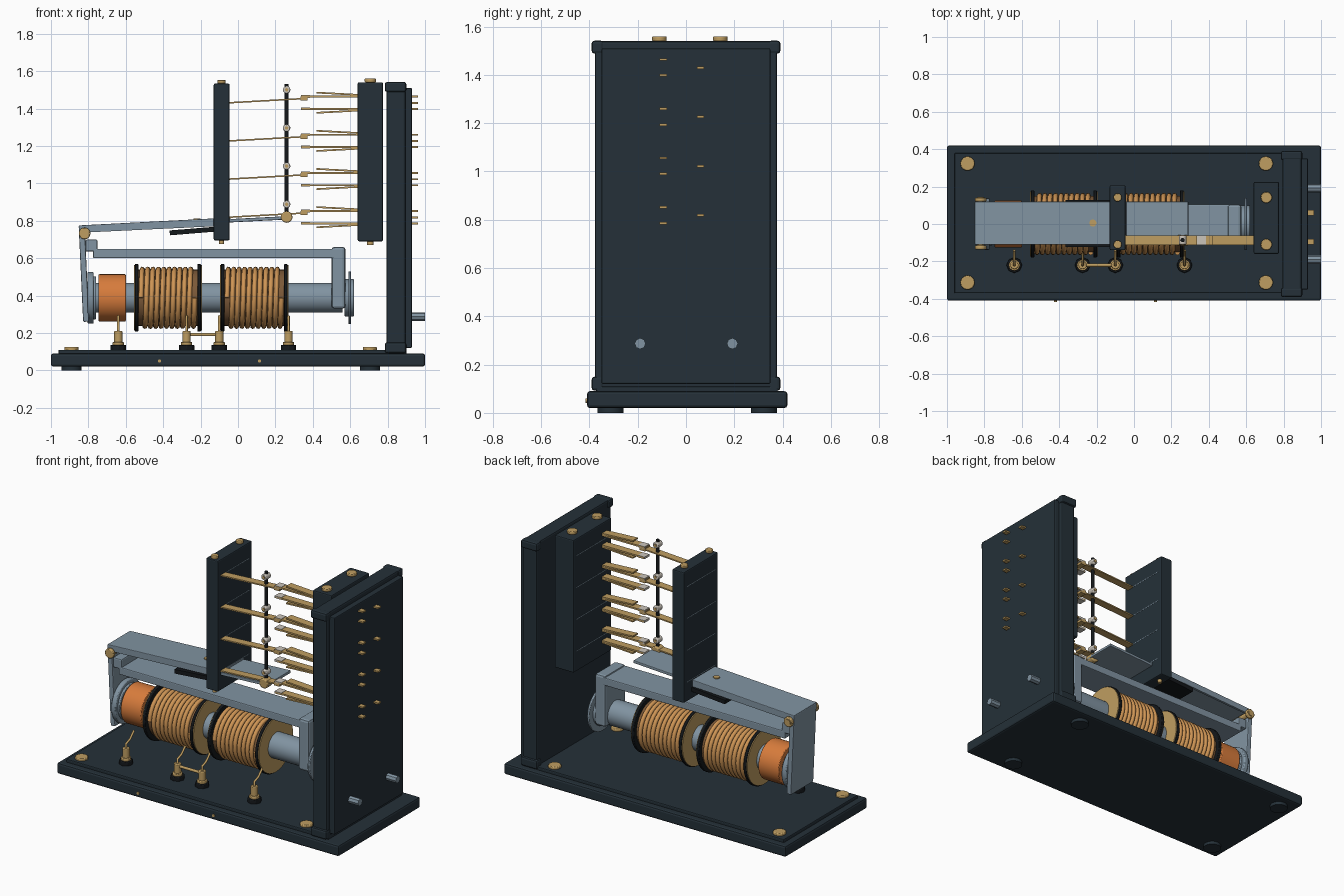
import bpy, math
from mathutils import Vector

cube = bpy.data.objects.get("Cube")
if cube:
    bpy.data.objects.remove(cube, do_unlink=True)


def material(name, rgb):
    m = bpy.data.materials.new(name)
    m.use_nodes = True
    m.diffuse_color = (*rgb, 1)
    m.node_tree.nodes["Principled BSDF"].inputs["Base Color"].default_value = (*rgb, 1)
    return m


NAVY = material("dark slate", (0.018, 0.03, 0.04))
BLACK = material("black", (0.007, 0.009, 0.011))
STEEL = material("steel blue grey", (0.22, 0.295, 0.36))
BRASS = material("brass", (0.52, 0.34, 0.12))
WIRE = material("copper wire", (0.62, 0.3, 0.09))
ORANGE = material("orange copper", (0.68, 0.2, 0.045))
SILVER = material("pale silver", (0.6, 0.56, 0.5))
BROWN = material("winding shadow", (0.2, 0.1, 0.04))


def finish(name, mat, bevel=0, segments=2, smooth=True):
    o = bpy.context.object
    o.name = name
    o.data.materials.append(mat)
    if bevel:
        b = o.modifiers.new("bevel", "BEVEL")
        b.width, b.segments, b.limit_method = bevel, segments, "ANGLE"
    if smooth:
        bpy.ops.object.shade_smooth_by_angle()
    return o


def box(name, mat, x, y, z, bevel=0):
    bpy.ops.mesh.primitive_cube_add(size=1, location=[sum(r) / 2 for r in (x, y, z)])
    o = bpy.context.object
    o.scale = [r[1] - r[0] for r in (x, y, z)]
    bpy.ops.object.transform_apply(location=False, rotation=False, scale=True)
    return finish(name, mat, bevel, smooth=False)


def rod(name, mat, a, b, r, sides=32, bevel=0):
    a, b = Vector(a), Vector(b)
    bpy.ops.mesh.primitive_cylinder_add(vertices=sides, radius=r, depth=(b - a).length, location=(a + b) / 2)
    bpy.context.object.rotation_euler = (b - a).to_track_quat("Z", "Y").to_euler()
    return finish(name, mat, bevel)


def strip(name, mat, start, end, y, thick, bevel=0):
    """Flat bar between two (x, z) points, spanning the y range."""
    dx, dz = end[0] - start[0], end[1] - start[1]
    half = math.hypot(dx, dz) / 2
    o = box(name, mat, (-half, half), y, (-thick / 2, thick / 2), bevel)
    o.location.x, o.location.z = (start[0] + end[0]) / 2, (start[1] + end[1]) / 2
    o.rotation_euler.y = -math.atan2(dz, dx)
    return o


def wire(name, mat, points, r, res=2):
    c = bpy.data.curves.new(name, "CURVE")
    c.dimensions, c.bevel_depth, c.bevel_resolution = "3D", r, res
    c.use_fill_caps = True
    s = c.splines.new("POLY")
    s.points.add(len(points) - 1)
    for p, q in zip(s.points, points):
        p.co = (*q, 1)
    s.use_smooth = True
    o = bpy.data.objects.new(name, c)
    bpy.context.collection.objects.link(o)
    c.materials.append(mat)
    return o


# Base with feet and corner screws
box("base", NAVY, (-1, 1), (-0.41, 0.42), (0.02, 0.09), 0.012)
box("base_top", NAVY, (-0.96, 0.9), (-0.37, 0.38), (0.085, 0.11), 0.006)
for x in (-0.89, 0.705):
    for y in (-0.313, 0.323):
        rod("foot", NAVY, (x, y, 0), (x, y, 0.03), 0.054)
        rod("base_screw", BRASS, (x, y, 0.105), (x, y, 0.125), 0.038, bevel=0.005)
for x in (-0.42, 0.115):
    rod("base_pin", BRASS, (x, -0.4, 0.05), (x, -0.416, 0.05), 0.009, 12)

# Back wall with corner blocks and connection pins
box("wall", NAVY, (0.795, 0.895), (-0.378, 0.378), (0.09, 1.54), 0.01)
for z in ((0.092, 0.15), (1.488, 1.542)):
    for y in ((-0.391, -0.34), (0.34, 0.391)):
        box("wall_corner", NAVY, (0.785, 0.9), y, z, 0.012)
box("wall_plate", NAVY, (0.89, 0.93), (-0.35, 0.35), (0.12, 1.51), 0.006)
for y in (-0.19, 0.192):
    rod("wall_pin", STEEL, (0.92, y, 0.287), (1, y, 0.287), 0.023, 8)

# Contact blocks with cap screws
for name, x, y, z, r in (("fixed_block", (0.64, 0.775), (-0.16, 0.225), (0.69, 1.54), 0.03),
                         ("spring_block", (-0.13, -0.045), (-0.14, 0.207), (0.695, 1.533), 0.022)):
    box(name, NAVY, x, y, z, 0.007)
    mid = sum(x) / 2
    for sy in (-0.11, 0.142):
        rod(name + "_screw", BRASS, (mid, sy, z[0] - 0.02), (mid, sy, z[1] + 0.014), r * 0.6, 16)
        rod(name + "_screw_head", BRASS, (mid, sy, z[1]), (mid, sy, z[1] + 0.02), r, 24, 0.004)
    for i in range(4):
        h = 1.43 - i * 0.204
        box(name + "_slot", STEEL, (x[0] - 0.001, x[1] + 0.001), (y[0] + 0.03, y[1] - 0.03), (h, h + 0.004))

# Four stacked spring sets and their tails behind the wall
LEAF = (-0.112, -0.062)
for i in range(4):
    z = 1.43 - i * 0.204
    strip("moving_spring", BRASS, (-0.06, z), (0.37, z + 0.024), LEAF, 0.008)
    box("moving_contact", BRASS, (0.335, 0.372), LEAF, (z + 0.012, z + 0.034))
    for side, h in ((1, z + 0.034), (-1, z - 0.032)):
        box("fixed_spring", BRASS, (0.34, 0.66), LEAF, (h - 0.005, h + 0.005))
        box("fixed_contact", SILVER, (0.338, 0.385), LEAF, (h - 0.007, h + 0.007))
        strip("stiffener", BRASS, (0.42, h + side * 0.021), (0.66, h + side * 0.008), LEAF, 0.009)
        box("wall_tail", BRASS, (0.92, 0.963), (-0.11, -0.079), (h - 0.005, h + 0.005))
    box("wall_tail", BRASS, (0.92, 0.963), (0.045, 0.075), (z - 0.005, z + 0.005))
    # Lifting bead beneath each moving spring
    b = 1.5 - i * 0.204
    rod("lifter_bead", SILVER, (0.26, -0.11, b), (0.26, -0.062, b), 0.02, 20, 0.005)
    rod("bead_pin", BRASS, (0.26, -0.114, b), (0.26, -0.058, b), 0.009, 12)
rod("lifter_rod", BLACK, (0.26, -0.086, 0.8), (0.26, -0.086, 1.53), 0.011, 16)
rod("lifter_foot", BRASS, (0.26, -0.115, 0.82), (0.26, -0.06, 0.82), 0.031, 20, 0.006)

# Armature: folded channel lever, pivot and vertical plate
ARM = (-0.11, 0.12)
strip("armature_top", STEEL, (-0.85, 0.766), (-0.04, 0.808), ARM, 0.018, 0.004)
strip("armature_tongue", STEEL, (-0.08, 0.798), (0.29, 0.817), ARM, 0.018, 0.004)
for y in ((-0.11, -0.095), (0.105, 0.12)):
    strip("armature_flange", STEEL, (-0.84, 0.752), (-0.05, 0.79), y, 0.032)
strip("armature_plate", STEEL, (-0.836, 0.775), (-0.812, 0.26), ARM, 0.032, 0.006)
rod("pivot", BRASS, (-0.82, -0.135, 0.732), (-0.82, 0.145, 0.732), 0.02, 20)
for y in (-0.13, 0.125):
    rod("pivot_cap", BRASS, (-0.82, y - 0.006, 0.732), (-0.82, y + 0.015, 0.732), 0.031, 20, 0.005)
strip("damper_pad", BLACK, (-0.365, 0.735), (-0.12, 0.755), (-0.122, 0.128), 0.026)
rod("armature_screw", BRASS, (-0.22, 0.005, 0.78), (-0.22, 0.005, 0.813), 0.019, 20)

# Yoke frame
YOKE = (-0.105, 0.105)
box("yoke_bar", STEEL, (-0.775, 0.56), YOKE, (0.6, 0.65), 0.006)
box("yoke_heel", STEEL, (-0.815, -0.752), YOKE, (0.635, 0.7), 0.008)
box("yoke_leg", STEEL, (0.5, 0.575), YOKE, (0.33, 0.66), 0.015)

# Magnet core, pole pieces and orange sleeve
AXIS = 0.388


def disc(name, mat, x0, x1, r, bevel=0):
    return rod(name, mat, (x0, 0, AXIS), (x1, 0, AXIS), r, 48, bevel)


disc("core", STEEL, -0.78, 0.56, 0.08)
disc("pole_piece", STEEL, -0.805, -0.772, 0.138, 0.006)
disc("pole_step", STEEL, -0.775, -0.758, 0.115, 0.004)
disc("end_nut", STEEL, 0.57, 0.62, 0.1, 0.005)
disc("end_disc", STEEL, 0.59, 0.605, 0.14, 0.004)
disc("copper_sleeve", ORANGE, -0.745, -0.6, 0.126, 0.004)

# Two wound coils with faced flanges
for x0, x1 in ((-0.557, -0.193), (-0.097, 0.27)):
    disc("coil_body", BROWN, x0 + 0.01, x1 - 0.01, 0.15)
    for edge, s in ((x0, 1), (x1, -1)):
        disc("flange_face", BRASS, edge, edge + s * 0.008, 0.174)
        disc("flange_rim", BLACK, edge + s * 0.006, edge + s * 0.024, 0.18, 0.003)
    turns, n = 10, 32
    a, b = x0 + 0.038, x1 - 0.038
    helix = []
    for k in range(turns * n + 1):
        t = k / n * math.tau
        helix.append((a + (b - a) * k / (turns * n), -0.153 * math.cos(t), AXIS + 0.153 * math.sin(t)))
    wire("coil_winding", WIRE, helix, 0.0135)

# Terminals along the front with leads to the coils
for x in (-0.64, -0.275, -0.1, 0.27):
    y = -0.22
    rod("terminal_base", BLACK, (x, y, 0.105), (x, y, 0.136), 0.042, 8, 0.004)
    rod("terminal_collar", BRASS, (x, y, 0.13), (x, y, 0.152), 0.03, 24, 0.004)
    rod("terminal_post", BRASS, (x, y, 0.14), (x, y, 0.21), 0.022, 24, 0.004)
    wire("lead", BRASS, [(x, y, 0.2), (x, y, 0.235), (x, -0.18, 0.25), (x, -0.14, 0.29)], 0.007)
rod("terminal_link", BRASS, (-0.275, -0.22, 0.192), (-0.1, -0.22, 0.192), 0.009, 12)
